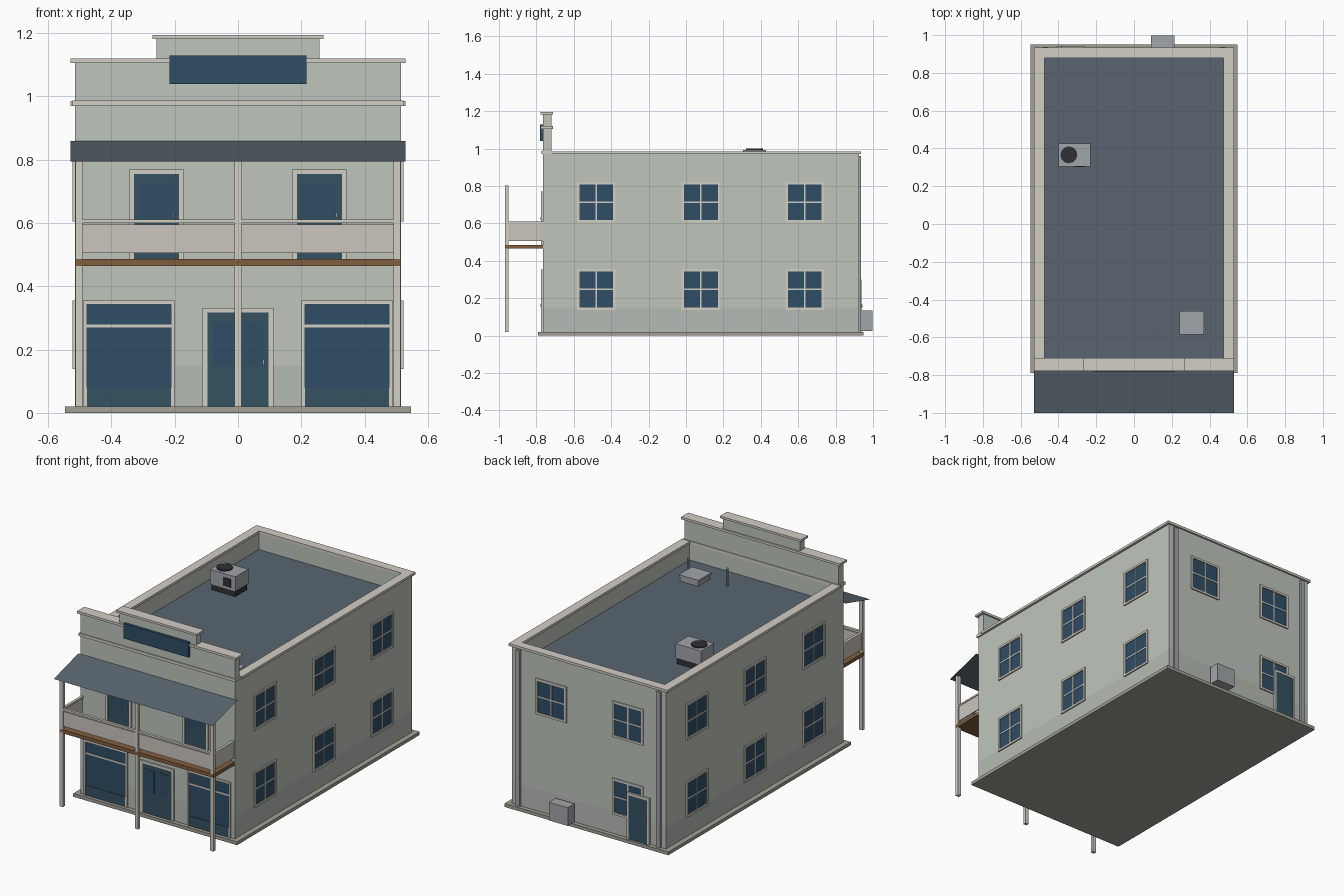
import bpy, bmesh
from mathutils import Matrix, Vector

if "Cube" in bpy.data.objects:
    bpy.data.objects.remove(bpy.data.objects["Cube"])

def mat(name, r, g, b):
    m = bpy.data.materials.new(name)
    m.diffuse_color = (r, g, b, 1)
    m.use_nodes = True
    m.node_tree.nodes["Principled BSDF"].inputs["Base Color"].default_value = m.diffuse_color
    return m

WALL = mat("wall_paint", .52, .56, .50)
BASE = mat("wall_base_paint", .47, .50, .46)
TRIM = mat("trim_paint", .65, .62, .56)
PANEL = mat("rail_panel_paint", .60, .56, .51)
GLASS = mat("glass_blue", .028, .075, .13)
DOOR = mat("door_blue", .035, .085, .12)
ROOF = mat("roof_slate", .10, .13, .16)
WOOD = mat("wood", .22, .11, .05)
STONE = mat("stone", .36, .35, .30)
METAL = mat("metal", .36, .38, .40)
DARK = mat("dark_metal", .03, .03, .035)

def finish(name, bm, material):
    me = bpy.data.meshes.new(name)
    bm.to_mesh(me)
    bm.free()
    me.materials.append(material)
    ob = bpy.data.objects.new(name, me)
    bpy.context.collection.objects.link(ob)
    return ob

def boxes(name, material, *items):
    """Each item is (x0, x1, y0, y1, z0, z1)."""
    bm = bmesh.new()
    for x0, x1, y0, y1, z0, z1 in items:
        c = Vector((x0 + x1, y0 + y1, z0 + z1)) / 2
        s = Matrix.Diagonal((x1 - x0, y1 - y0, z1 - z0, 1))
        bmesh.ops.create_cube(bm, size=1, matrix=Matrix.Translation(c) @ s)
    return finish(name, bm, material)

def cylinder(name, material, x, y, z0, z1, r, n=12):
    bm = bmesh.new()
    bmesh.ops.create_cone(bm, cap_ends=True, segments=n, radius1=r, radius2=r, depth=z1 - z0,
                          matrix=Matrix.Translation((x, y, (z0 + z1) / 2)))
    return finish(name, bm, material)

XW, YF, YB, ROOFZ = .515, -.765, .925, .87

def on(wall, u0, u1, z0, z1, d0, d1):
    """Box on a wall: u along the wall, d outwards from its surface."""
    return {"front": (u0, u1, YF - d1, YF - d0, z0, z1),
            "back": (u0, u1, YB + d0, YB + d1, z0, z1),
            "right": (XW + d0, XW + d1, u0, u1, z0, z1),
            "left": (-XW - d1, -XW - d0, u0, u1, z0, z1)}[wall]

def frame(name, wall, u0, u1, z0, z1, w, d=.008, sill=True):
    parts = [on(wall, u0, u0 + w, z0, z1, 0, d), on(wall, u1 - w, u1, z0, z1, 0, d),
             on(wall, u0 + w, u1 - w, z1 - w, z1, 0, d)]
    if sill:
        parts.append(on(wall, u0 + w, u1 - w, z0, z0 + w, 0, d))
    boxes(name, TRIM, *parts)

def window(wall, u, z0, z1, h=.103, w=.013):
    frame(wall + "_window_frame", wall, u - h, u + h, z0, z1, w)
    boxes(wall + "_window_glass", GLASS, on(wall, u - h + w, u + h - w, z0 + w, z1 - w, 0, .002))
    zm = (z0 + z1) / 2
    boxes(wall + "_window_bars", TRIM, on(wall, u - .004, u + .004, z0 + w, z1 - w, 0, .005),
          on(wall, u - h + w, u + h - w, zm - .004, zm + .004, 0, .005))

def door(wall, u, z0, z1, h, w, knob, panels=1):
    frame(wall + "_door_frame", wall, u - h - w, u + h + w, z0, z1 + w, w, .009, False)
    boxes(wall + "_door_leaf", DOOR, on(wall, u - h, u + h, z0, z1, 0, .006))
    step = 2 * h / panels
    boxes(wall + "_door_glass", GLASS, *[
        on(wall, u - h + i * step + .018, u - h + (i + 1) * step - .018, z0 + .13, z1 - .03, .005, .008)
        for i in range(panels)])
    k = u + knob
    zk = z0 + .14
    boxes(wall + "_door_handle", METAL, on(wall, k - .003, k + .003, zk - .008, zk + .008, .005, .013))

# Base slab and hollow walls, darker along the bottom
boxes("base_slab", STONE, (-.547, .547, -.79, .95, 0, .02))
for name, m, z0, z1, zf in (("wall_base", BASE, .02, .15, .15), ("walls", WALL, .15, .97, 1.106)):
    boxes(name, m, (-XW, XW, YF, -.72, z0, zf), (-XW, XW, .885, YB, z0, z1),
          (-XW, -.48, -.72, .885, z0, z1), (.48, XW, -.72, .885, z0, z1))
boxes("roof_deck", ROOF, (-.48, .48, -.72, .885, ROOFZ - .02, ROOFZ))

# Copings and stepped front parapet
boxes("parapet_coping", TRIM, (-.53, -.475, -.72, .935, .97, .985), (.475, .53, -.72, .935, .97, .985),
      (-.475, .475, .88, .935, .97, .985))
boxes("front_band", TRIM, (-.523, .523, -.772, -.715, .97, .987))
boxes("front_coping", TRIM, (-.53, .53, -.777, -.71, 1.106, 1.12))
boxes("parapet_step", WALL, (-.257, .257, YF, -.72, 1.12, 1.182))
boxes("step_coping", TRIM, (-.27, .27, -.777, -.71, 1.182, 1.195))
boxes("blank_sign_board", GLASS, (-.216, .216, -.781, YF, 1.04, 1.13))

# Sloped awning sheet
bm = bmesh.new()
bm.faces.new([bm.verts.new(p) for p in ((-.53, -1, .795), (.53, -1, .795), (.53, YF, .86), (-.53, YF, .86))])
finish("awning", bm, ROOF)

# Balcony: deck, posts, solid rail panels and handrails
boxes("balcony_deck", WOOD, (-XW, XW, -.968, YF, .465, .486))
for x in (-.503, 0, .503):
    boxes("balcony_post", TRIM, (x - .011, x + .011, -.968, -.948, .02, .803))
boxes("rail_panels", PANEL, (-.492, .492, -.962, -.955, .505, .595),
      (-.508, -.501, -.948, YF, .505, .6), (.501, .508, -.948, YF, .505, .6))
boxes("handrails", TRIM, (-.492, .492, -.966, -.95, .6, .612),
      (-.512, -.496, -.948, YF, .6, .61), (.496, .512, -.948, YF, .6, .61))

# Front doors
for x in (-.257, .257):
    door("front", x, .486, .755, .071, .015, .054)
door("front", 0, .02, .317, .097, .015, .08, 2)

# Shop windows with transom bar and low panel
for s in (-1, 1):
    a, b = sorted((s * .2, s * .49))
    frame("shop_window_frame", "front", a, b, .02, .355, .012, .009, False)
    boxes("shop_window_glass", GLASS, on("front", a + .012, b - .012, .08, .343, 0, .002))
    boxes("shop_window_panel", DOOR, on("front", a + .012, b - .012, .02, .08, 0, .005))
    boxes("shop_window_bar", TRIM, on("front", a + .012, b - .012, .27, .28, 0, .006))

# Side and back windows
for z0, z1 in ((.138, .356), (.605, .822)):
    for wall in ("left", "right"):
        for y in (-.48, .08, .635):
            window(wall, y, z0, z1)
    window("back", -.262, z0, z1)
window("back", .25, .605, .822)

# Back door stands proud of the window beside it
boxes("back_door_frame", TRIM, on("back", -.41, -.398, .02, .3, 0, .014),
      on("back", -.272, -.26, .02, .3, 0, .014), on("back", -.398, -.272, .285, .3, 0, .014))
boxes("back_door_leaf", DOOR, on("back", -.398, -.272, .02, .285, 0, .012))
boxes("back_door_handle", METAL, on("back", -.387, -.381, .15, .166, .012, .018))

# Downpipes and wall unit at the back
for s in (-1, 1):
    a, b = sorted((s * .455, s * .483))
    boxes("downpipe", METAL, on("back", a, b, .02, .96, 0, .011))
boxes("wall_unit", METAL, (.09, .215, .935, .998, .025, .135))
boxes("wall_unit_bracket", DARK, (.11, .195, YB, .936, .04, .12))

# Rooftop cooling unit
boxes("roof_unit_base", DARK, (-.395, -.235, .31, .42, ROOFZ, .905))
boxes("roof_unit", METAL, (-.4, -.23, .305, .427, .905, .993))
boxes("roof_unit_grille", DARK, (-.31, -.26, .302, .306, .92, .97))
cylinder("roof_unit_fan", DARK, -.345, .366, .99, 1.0, .045)

# Roof hatch and vent pipes
boxes("roof_hatch", METAL, (.245, .365, -.58, -.465, ROOFZ, .895), (.24, .37, -.585, -.46, .895, .91))
for x, y in ((.12, -.565), (.372, -.553)):
    cylinder("vent_pipe", METAL, x, y, ROOFZ, .975, .008, 8)
